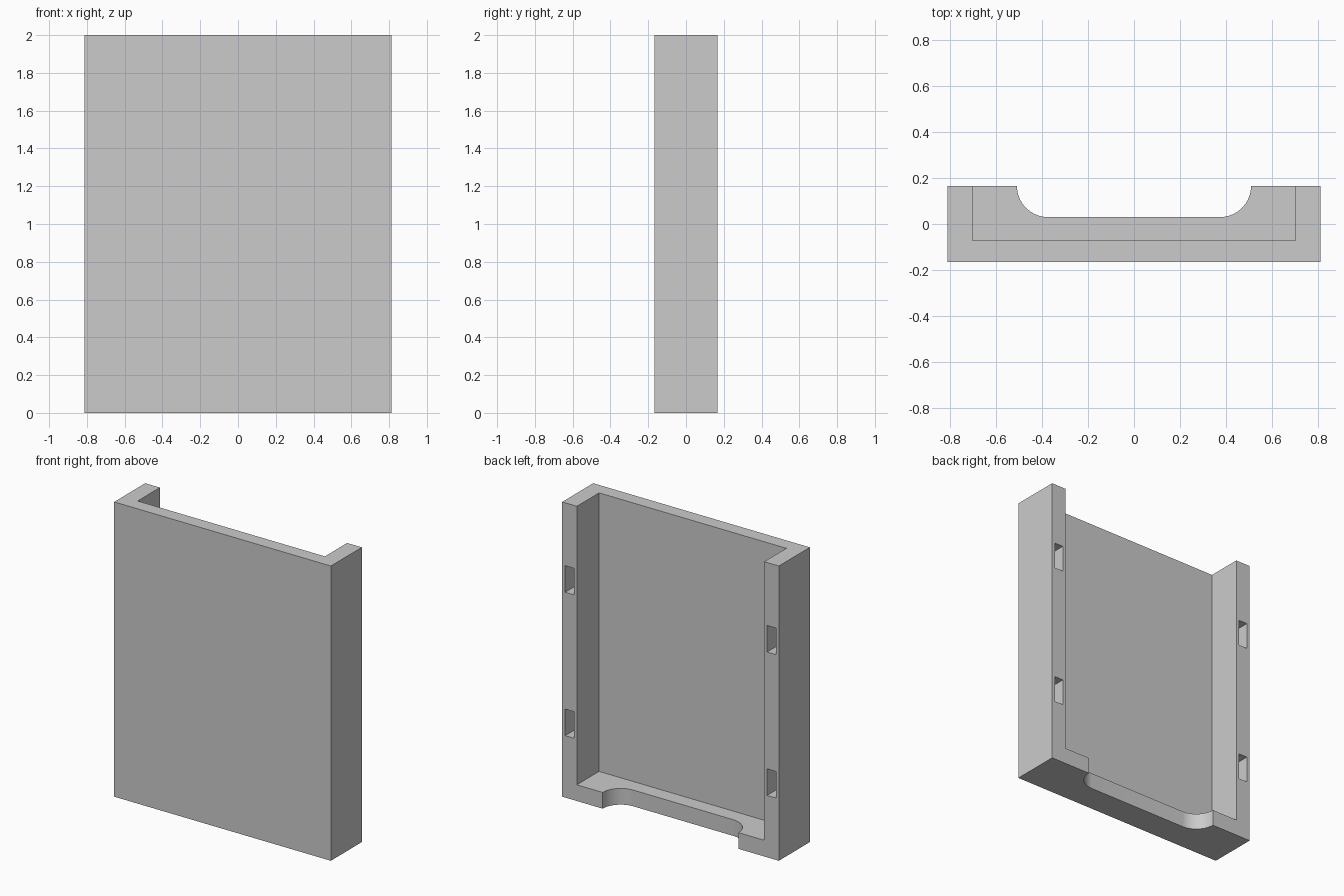
import bpy
import bmesh
import math

cube = bpy.data.objects.get("Cube")
if cube:
    bpy.data.objects.remove(cube, do_unlink=True)

# Overall sizes
HALF_W, HALF_D, HEIGHT = 0.813, 0.166, 2.0
WALL = 0.11
PANEL_Y = -0.072          # inner face of the front panel
OVER = 0.1                # how far cutters reach past the body

grey = bpy.data.materials.new("plain grey")
grey.use_nodes = True
COLOUR = (0.6, 0.6, 0.6, 1)
grey.diffuse_color = COLOUR
grey.node_tree.nodes["Principled BSDF"].inputs["Base Color"].default_value = COLOUR


def prism(name, outline, z0, z1):
    """Extrude a counter-clockwise xy outline from z0 to z1."""
    bm = bmesh.new()
    face = bm.faces.new([bm.verts.new((x, y, z0)) for x, y in outline])
    top = bmesh.ops.extrude_face_region(bm, geom=[face])["geom"]
    verts = [v for v in top if isinstance(v, bmesh.types.BMVert)]
    bmesh.ops.translate(bm, vec=(0, 0, z1 - z0), verts=verts)
    bmesh.ops.recalc_face_normals(bm, faces=bm.faces)
    mesh = bpy.data.meshes.new(name)
    bm.to_mesh(mesh)
    bm.free()
    mesh.materials.append(grey)
    obj = bpy.data.objects.new(name, mesh)
    bpy.context.collection.objects.link(obj)
    return obj


def rect(x0, x1, y0, y1):
    return [(x0, y0), (x1, y0), (x1, y1), (x0, y1)]


# Tray body: a solid block to be hollowed
tray = prism("tray_body", rect(-HALF_W, HALF_W, -HALF_D, HALF_D), 0, HEIGHT)

# Pocket, open at the back and the top
inner = HALF_W - WALL
cutters = [prism("pocket_cutter", rect(-inner, inner, PANEL_Y, HALF_D + OVER),
                 WALL, HEIGHT + OVER)]

# Finger notch with rounded corners through the bottom lip
notch_half, radius, steps = 0.51, 0.136, 16
arc = []
for i in range(steps + 1):
    a = math.pi / 2 * i / steps
    arc.append((notch_half - radius + radius * math.sin(a),
                HALF_D - radius * math.cos(a)))
right_side = arc + [(notch_half, HALF_D + OVER)]
left_side = [(-x, y) for x, y in reversed(right_side)]
cutters.append(prism("notch_cutter", right_side + left_side, -OVER, WALL + OVER))

# Two blind slots in the back edge of each side wall
slot_x, slot_half, slot_depth = HALF_W - WALL / 2, 0.033, 0.14
for side in (-1, 1):
    for z in (0.51, 1.483):
        cx = side * slot_x
        cutters.append(prism("slot_cutter",
                             rect(cx - slot_half, cx + slot_half,
                                  HALF_D - slot_depth, HALF_D + OVER),
                             z - 0.09, z + 0.09))

# Cut everything out, then discard the cutters
bpy.ops.object.select_all(action="DESELECT")
bpy.context.view_layer.objects.active = tray
tray.select_set(True)
for cutter in cutters:
    cutter.hide_render = True
    mod = tray.modifiers.new(cutter.name, "BOOLEAN")
    mod.operation = "DIFFERENCE"
    mod.solver = "EXACT"
    mod.object = cutter
    bpy.ops.object.modifier_apply(modifier=mod.name)
    bpy.data.objects.remove(cutter, do_unlink=True)

bpy.ops.object.shade_smooth_by_angle(angle=math.radians(30))
